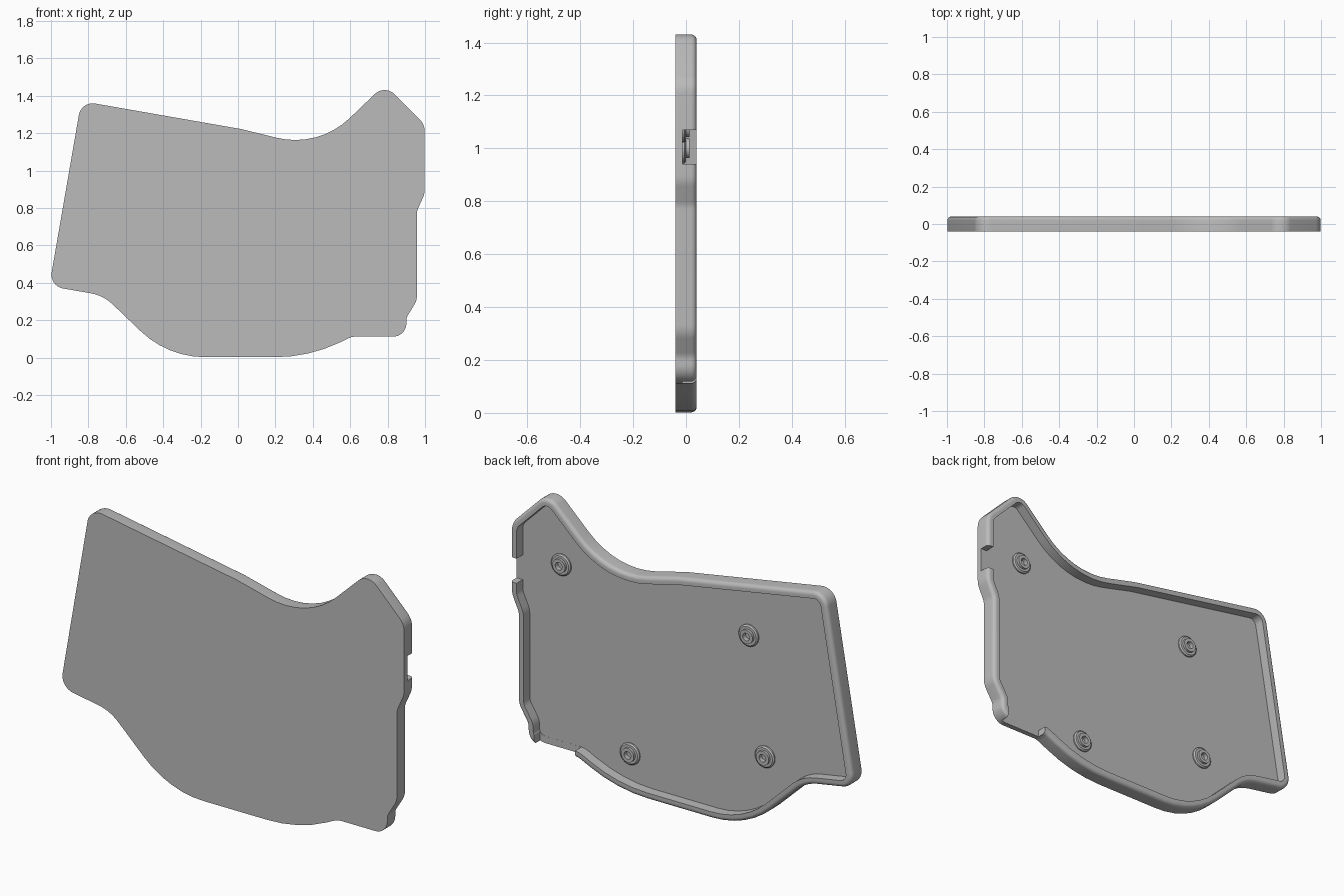
import bpy, bmesh, math
from mathutils import Vector

cube = bpy.data.objects.get("Cube")
if cube:
    bpy.data.objects.remove(cube, do_unlink=True)

FLOOR, BACK, WALL, ROUND = -0.013, 0.04, 0.036, 0.02

grey = bpy.data.materials.new("plain_grey")
grey.use_nodes = True
grey.diffuse_color = (0.5, 0.5, 0.5, 1)
grey.node_tree.nodes["Principled BSDF"].inputs["Base Color"].default_value = (0.5, 0.5, 0.5, 1)

# Outline corners, counter-clockwise from the front: x, z, fillet radius
CORNERS = [
    (-0.838, 1.371, 0.075), (-1.009, 0.382, 0.075), (-0.72, 0.332, 0.22),
    (-0.375, 0.002, 0.5), (0.38, 0.002, 0.8), (0.61, 0.112, 0.08),
    (0.9, 0.112, 0.07), (0.9, 0.213, 0.06), (0.957, 0.305, 0.1),
    (0.957, 0.785, 0.07), (0.998, 0.875, 0.1), (0.998, 1.247, 0.09),
    (0.785, 1.46, 0.075), (0.43, 1.12, 0.42), (0.02, 1.221, 0.5),
]


def outline():
    """Filleted outline as (point, outward normal) pairs."""
    result = []
    for i, (x, z, r) in enumerate(CORNERS):
        p = Vector((x, z))
        d_in = (p - Vector(CORNERS[i - 1][:2])).normalized()
        d_out = (Vector(CORNERS[(i + 1) % len(CORNERS)][:2]) - p).normalized()
        turn = math.atan2(d_in.x * d_out.y - d_in.y * d_out.x, d_in.dot(d_out))
        side = math.copysign(1, turn)
        start = p - d_in * r * math.tan(abs(turn) / 2)
        n_in = Vector((d_in.y, -d_in.x))
        centre = start - n_in * r * side
        steps = max(3, round(abs(turn) / math.radians(7)))
        for k in range(steps + 1):
            a = turn * k / steps
            n = Vector((n_in.x * math.cos(a) - n_in.y * math.sin(a),
                        n_in.x * math.sin(a) + n_in.y * math.cos(a)))
            result.append((centre + n * r * side, n))
    return result


def finish(bm, name):
    bmesh.ops.recalc_face_normals(bm, faces=bm.faces)
    mesh = bpy.data.meshes.new(name)
    bm.to_mesh(mesh)
    bm.free()
    obj = bpy.data.objects.new(name, mesh)
    bpy.context.collection.objects.link(obj)
    mesh.materials.append(grey)
    return obj


def activate(obj):
    bpy.ops.object.select_all(action='DESELECT')
    obj.select_set(True)
    bpy.context.view_layer.objects.active = obj


def smooth(obj):
    activate(obj)
    bpy.ops.object.shade_smooth_by_angle(angle=math.radians(30))


def bridge(bm, rings):
    for a, b in zip(rings, rings[1:]):
        for i in range(len(a)):
            bm.faces.new((a[i - 1], a[i], b[i], b[i - 1]))


# Shallow tray: front plate, rounded outer rim, inner wall and floor
section = [(0, -BACK)]
for k in range(6):
    a = math.pi / 2 * k / 5
    section.append((ROUND * (1 - math.cos(a)), BACK - ROUND * (1 - math.sin(a))))
section += [(WALL, BACK), (WALL, FLOOR)]
bm = bmesh.new()
points = outline()
rings = [[bm.verts.new((p.x - n.x * inset, y, p.y - n.y * inset)) for p, n in points]
         for inset, y in section]
bridge(bm, rings)
bm.faces.new(rings[0])
bm.faces.new(rings[-1])
tray = finish(bm, "tray_shell")


# Openings through the side wall and the lower wall
def cut_opening(x0, x1, z0, z1):
    bm = bmesh.new()
    bmesh.ops.create_cube(bm, size=1)
    y0, y1 = FLOOR + 0.0004, 0.1
    for v in bm.verts:
        v.co = (x1 if v.co.x > 0 else x0, y1 if v.co.y > 0 else y0, z1 if v.co.z > 0 else z0)
    cutter = finish(bm, "opening_cutter")
    cutter.hide_render = True
    mod = tray.modifiers.new("opening", 'BOOLEAN')
    mod.operation, mod.solver, mod.object = 'DIFFERENCE', 'EXACT', cutter
    activate(tray)
    bpy.ops.object.modifier_apply(modifier=mod.name)
    bpy.data.objects.remove(cutter, do_unlink=True)


cut_opening(0.9, 1.1, 0.94, 1.07)
cut_opening(0.62, 0.86, -0.1, 0.17)
smooth(tray)

# Screw bosses: flared foot, short collar and blind hole
BOSS = [(0.057, FLOOR - 0.002), (0.057, -0.006), (0.05, 0.0), (0.037, 0.0),
        (0.037, 0.013), (0.02, 0.013), (0.02, -0.011)]


def screw_boss(name, x, z, sides=32):
    bm = bmesh.new()
    rings = []
    for r, y in BOSS:
        rings.append([bm.verts.new((x + r * math.cos(math.tau * k / sides), y,
                                    z + r * math.sin(math.tau * k / sides)))
                      for k in range(sides)])
    bridge(bm, rings)
    bm.faces.new(rings[0])
    bm.faces.new(rings[-1])
    smooth(finish(bm, name))


screw_boss("upper_left_boss", 0.735, 1.08)
screw_boss("upper_right_boss", -0.36, 1.0)
screw_boss("lower_left_boss", 0.333, 0.19)
screw_boss("lower_right_boss", -0.455, 0.385)
